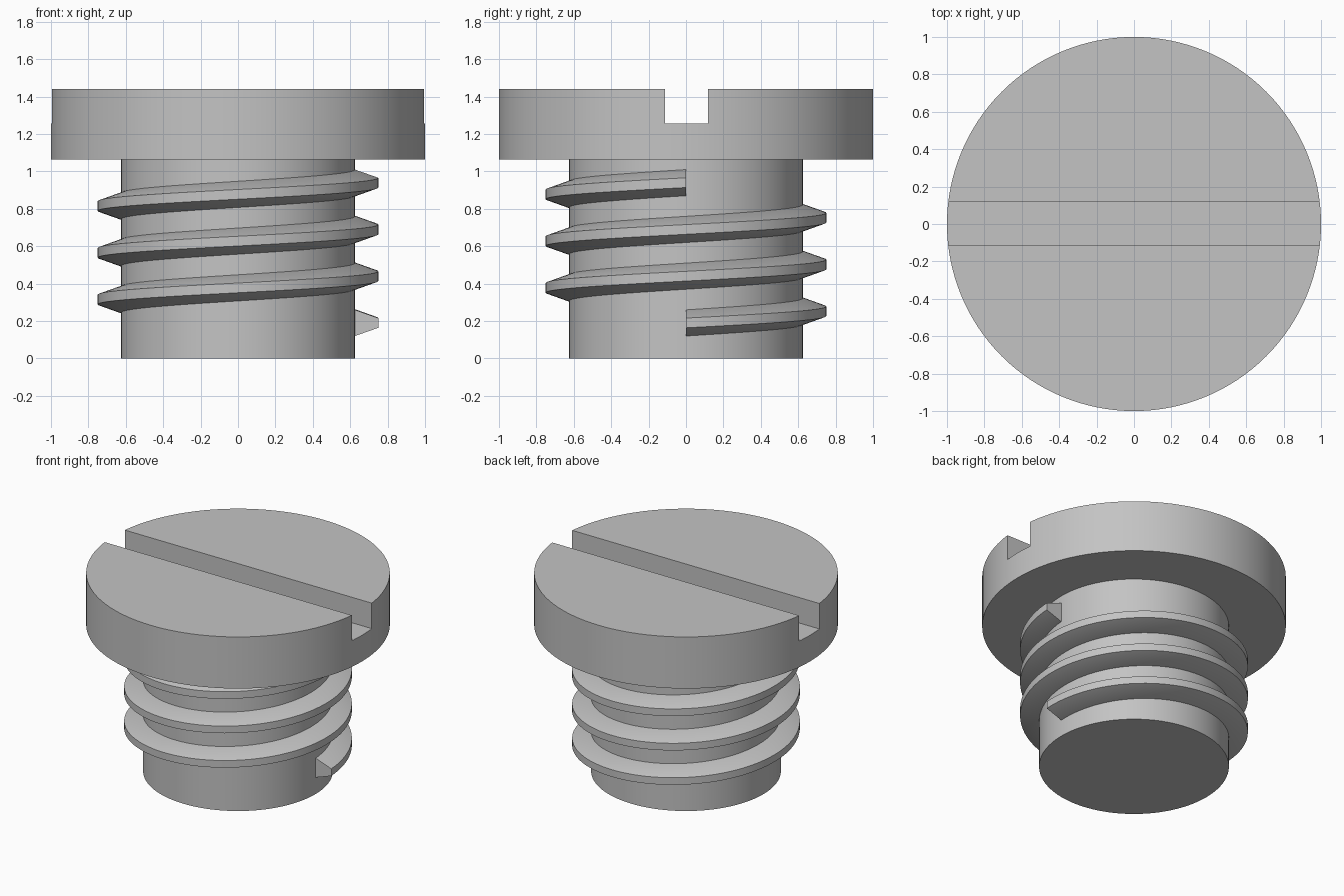
import bpy
import bmesh
from math import cos, sin, tau, radians

SIDES = 128
SHANK_R = 0.625
TURNS, PITCH = 3, 0.25

cube = bpy.data.objects.get("Cube")
if cube:
    bpy.data.objects.remove(cube, do_unlink=True)

grey = bpy.data.materials.new("plain_grey")
grey.use_nodes = True
colour = (0.55, 0.55, 0.55, 1)
grey.diffuse_color = colour
grey.node_tree.nodes["Principled BSDF"].inputs["Base Color"].default_value = colour


def smooth(obj):
    bpy.ops.object.select_all(action="DESELECT")
    obj.select_set(True)
    bpy.context.view_layer.objects.active = obj
    bpy.ops.object.shade_smooth_by_angle(angle=radians(25))


def cylinder(name, radius, bottom, top):
    bpy.ops.mesh.primitive_cylinder_add(
        vertices=SIDES, radius=radius, depth=top - bottom,
        location=(0, 0, (top + bottom) / 2))
    obj = bpy.context.object
    obj.name = name
    obj.data.materials.append(grey)
    return obj


# Head with a straight driver slot cut across it
head = cylinder("head", 1, 1.065, 1.44)
bpy.ops.mesh.primitive_cube_add(size=1, location=(0, 0.003, 1.455))
cutter = bpy.context.object
cutter.name = "slot_cutter"
cutter.scale = (3, 0.23, 0.4)
cutter.hide_render = True
cut = head.modifiers.new("slot", "BOOLEAN")
cut.operation = "DIFFERENCE"
cut.solver = "EXACT"
cut.object = cutter
bpy.context.view_layer.objects.active = head
bpy.ops.object.modifier_apply(modifier=cut.name)
bpy.data.objects.remove(cutter, do_unlink=True)
smooth(head)

# Shank, reaching a little way into the head
smooth(cylinder("shank", SHANK_R, 0, 1.1))

# Thread: a trapezoid swept up a helix, with flat ends
profile = [(SHANK_R - 0.02, -0.07), (SHANK_R, -0.07), (0.75, -0.026),
           (0.75, 0.026), (SHANK_R, 0.07), (SHANK_R - 0.02, 0.07)]
bm = bmesh.new()
rings = []
for i in range(TURNS * SIDES + 1):
    a = tau * i / SIDES
    z = 0.19 + PITCH * i / SIDES
    rings.append([bm.verts.new((r * cos(a), r * sin(a), z + dz))
                  for r, dz in profile])
n = len(profile)
for lower, upper in zip(rings, rings[1:]):
    for k in range(n):
        j = (k + 1) % n
        bm.faces.new((lower[k], lower[j], upper[j], upper[k]))
bm.faces.new(rings[0])
bm.faces.new(rings[-1])
bmesh.ops.recalc_face_normals(bm, faces=bm.faces)
mesh = bpy.data.meshes.new("thread")
bm.to_mesh(mesh)
bm.free()
mesh.materials.append(grey)
thread = bpy.data.objects.new("thread", mesh)
bpy.context.collection.objects.link(thread)
smooth(thread)
